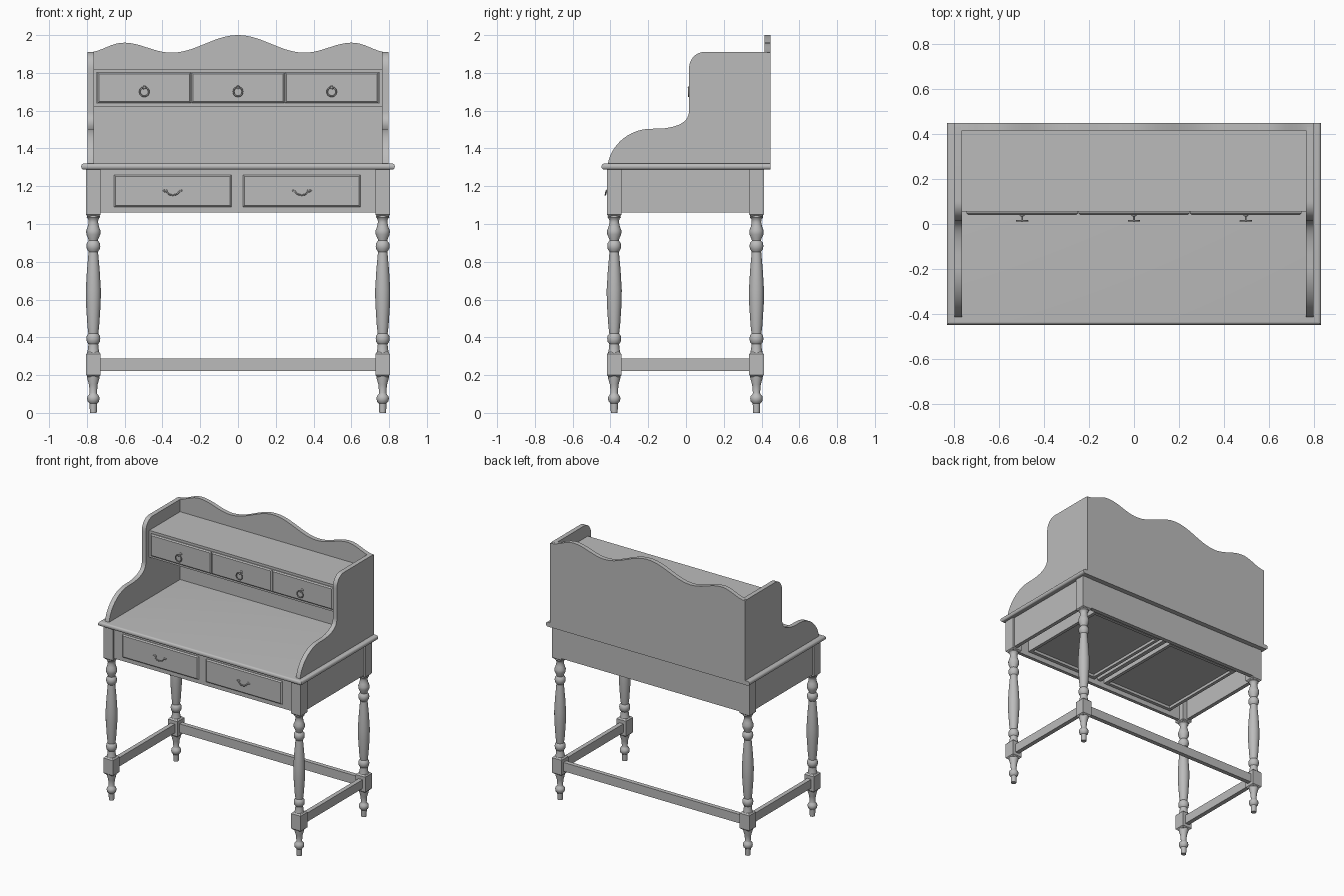
import bpy, bmesh, math
from math import radians, cos, pi
from mathutils import Vector, Matrix
from mathutils.geometry import interpolate_bezier

if "Cube" in bpy.data.objects:
    bpy.data.objects.remove(bpy.data.objects["Cube"], do_unlink=True)

GREY = (0.5, 0.5, 0.5, 1)
mat = bpy.data.materials.new("plain grey")
mat.use_nodes = True
mat.diffuse_color = GREY
mat.node_tree.nodes["Principled BSDF"].inputs["Base Color"].default_value = GREY


def finish(name, bm, smooth=True):
    bmesh.ops.recalc_face_normals(bm, faces=bm.faces)
    mesh = bpy.data.meshes.new(name)
    bm.to_mesh(mesh)
    bm.free()
    mesh.materials.append(mat)
    if smooth:
        mesh.shade_smooth()
        mesh.set_sharp_from_angle(angle=radians(35))
    obj = bpy.data.objects.new(name, mesh)
    bpy.context.collection.objects.link(obj)
    return obj


def box(name, x, y, z, bevel=0, segments=1, edge_rule=None):
    """Box from (min, max) ranges; edges whose midpoint passes edge_rule are bevelled."""
    bm = bmesh.new()
    bmesh.ops.create_cube(bm, size=1)
    for v in bm.verts:
        v.co = [r[0] + (c + 0.5) * (r[1] - r[0]) for c, r in zip(v.co, (x, y, z))]
    if bevel:
        edges = [e for e in bm.edges if edge_rule(e)]
        bmesh.ops.bevel(bm, geom=edges, offset=bevel, segments=segments,
                        profile=0.5, affect='EDGES')
    return finish(name, bm, segments > 1)


def prism(name, points, start, thickness):
    """Polygon of 3D points pushed along a thickness vector."""
    bm = bmesh.new()
    face = bm.faces.new([bm.verts.new(Vector(p) + Vector(start)) for p in points])
    geom = bmesh.ops.extrude_face_region(bm, geom=[face])["geom"]
    bmesh.ops.translate(bm, vec=thickness, verts=[v for v in geom if isinstance(v, bmesh.types.BMVert)])
    return finish(name, bm)


def lathe(name, profile, location, axis=None, steps=24):
    """Turn (radius, height) pairs about z, or about another axis by a rotation."""
    bm = bmesh.new()
    verts = [bm.verts.new((r, 0, h)) for r, h in profile]
    edges = [bm.edges.new(pair) for pair in zip(verts, verts[1:])]
    bmesh.ops.spin(bm, geom=verts + edges, cent=(0, 0, 0), axis=(0, 0, 1),
                   angle=2 * pi, steps=steps)
    bmesh.ops.remove_doubles(bm, verts=bm.verts, dist=0.0001)
    bm.transform(Matrix.Translation(location) @ (axis or Matrix()))
    return finish(name, bm)


def wire(name, points, radius, location, cyclic=False):
    curve = bpy.data.curves.new(name, 'CURVE')
    curve.dimensions = '3D'
    curve.bevel_depth = radius
    curve.bevel_resolution = 2
    curve.resolution_u = 6
    curve.use_fill_caps = True
    spline = curve.splines.new('NURBS')
    spline.points.add(len(points) - 1)
    for p, co in zip(spline.points, points):
        p.co = (*co, 1)
    spline.use_cyclic_u = cyclic
    spline.use_endpoint_u = not cyclic
    curve.materials.append(mat)
    obj = bpy.data.objects.new(name, curve)
    obj.location = location
    bpy.context.collection.objects.link(obj)


def drawer_front(name, x, y, z):
    front = lambda e: all(abs(v.co.y - y[0]) < 0.001 for v in e.verts)
    box(name, x, y, z, 0.008, 1, front)


def mid(e):
    return (e.verts[0].co + e.verts[1].co) / 2


# Legs: square blocks with turned sections between
LEG_X, LEG_FRONT, LEG_BACK, HALF = 0.766, -0.38, 0.373, 0.039
turned = [(0.033, 1.05), (0.035, 1.035), (0.027, 1.025), (0.025, 1.01), (0.03, 0.985),
          (0.038, 0.965), (0.037, 0.945), (0.026, 0.92), (0.024, 0.912), (0.034, 0.9),
          (0.037, 0.883), (0.034, 0.867), (0.025, 0.853), (0.027, 0.83), (0.034, 0.75),
          (0.04, 0.65), (0.039, 0.58), (0.031, 0.46), (0.026, 0.42), (0.034, 0.41),
          (0.037, 0.393), (0.034, 0.375), (0.026, 0.365), (0.028, 0.34), (0.033, 0.315)]
foot = [(0.034, 0.2), (0.033, 0.185), (0.023, 0.15), (0.019, 0.105), (0.022, 0.098),
        (0.031, 0.088), (0.033, 0.075), (0.03, 0.06), (0.02, 0.05), (0.018, 0.0), (0, 0.0)]
for side, sx in (("left", 1), ("right", -1)):
    for end, y in (("front", LEG_FRONT), ("back", LEG_BACK)):
        tag = f"{end}_{side}_leg"
        x = sx * LEG_X
        xr, yr = (x - HALF, x + HALF), (y - HALF, y + HALF)
        box(tag + "_top_block", xr, yr, (1.04, 1.29), 0.01, 1, lambda e: mid(e).z < 1.05)
        box(tag + "_lower_block", xr, yr, (0.19, 0.322), 0.011, 1,
            lambda e: abs(mid(e).z - 0.256) > 0.05)
        lathe(tag + "_turning", turned, (x, y, 0))
        lathe(tag + "_foot", foot, (x, y, 0))
    # Side stretcher and side apron
    box(side + "_stretcher", (sx * LEG_X - 0.016, sx * LEG_X + 0.016),
        (LEG_FRONT, LEG_BACK), (0.222, 0.287))
    box(side + "_apron", sorted((sx * 0.765, sx * 0.793)), (LEG_FRONT, LEG_BACK), (1.06, 1.29))

box("back_stretcher", (-LEG_X, LEG_X), (LEG_BACK - 0.016, LEG_BACK + 0.016), (0.222, 0.287))
box("back_apron", (-LEG_X, LEG_X), (0.38, 0.41), (1.06, 1.29))
box("front_apron", (-LEG_X, LEG_X), (-0.405, -0.38), (1.06, 1.29))

# Desk top, rounded on the front and sides
box("desk_top", (-0.83, 0.83), (-0.447, 0.447), (1.288, 1.32), 0.0145, 5,
    lambda e: abs(mid(e).z - 1.304) > 0.01 and (abs(mid(e).x) > 0.8 or mid(e).y < -0.4))

# Large drawers with recessed bottoms and curved pulls
TURN_Y = Matrix.Rotation(pi / 2, 4, 'X')
for side, cx in (("left", 0.337), ("right", -0.345)):
    tag = side + "_large_drawer"
    drawer_front(tag + "_front", (cx - 0.311, cx + 0.311), (-0.416, -0.4), (1.09, 1.26))
    for sx in (-1, 1):
        wx = cx + sx * 0.285
        box(tag + "_wall", (wx - 0.012, wx + 0.012), (-0.38, 0.33), (1.095, 1.24))
    box(tag + "_back", (cx - 0.285, cx + 0.285), (0.306, 0.33), (1.095, 1.24))
    box(tag + "_inner_front", (cx - 0.285, cx + 0.285), (-0.38, -0.356), (1.095, 1.24))
    box(tag + "_bottom", (cx - 0.285, cx + 0.285), (-0.37, 0.32), (1.115, 1.125))
    bail = [(-0.052, 0, 0.004), (-0.044, 0, 0.01), (-0.036, -0.004, 0.006), (-0.024, -0.007, -0.014),
            (0, -0.008, -0.018)]
    bail += [(-x, y, z) for x, y, z in reversed(bail[:-1])]
    wire(tag + "_pull", bail, 0.004, (cx, -0.419, 1.17))
    for sx in (-1, 1):
        lathe(tag + "_rosette", [(0.009, 0), (0.008, 0.005), (0, 0.009)],
              (cx + sx * 0.038, -0.416, 1.175), TURN_Y, 12)
box("drawer_runner", (-0.02, 0.012), (-0.38, 0.38), (1.1, 1.13))

# Side panels with a swept profile
def sweep(a, b, c, d):
    return interpolate_bezier(*(Vector((0, *p)) for p in (a, b, c, d)), 14)

outline = sweep((-0.415, 1.31), (-0.4, 1.42), (-0.3, 1.502), (-0.19, 1.504))
outline += sweep((-0.13, 1.505), (-0.04, 1.513), (0.016, 1.54), (0.016, 1.6))
outline += sweep((0.016, 1.82), (0.016, 1.872), (0.05, 1.911), (0.1, 1.911))
outline += [Vector((0, 0.43, 1.911)), Vector((0, 0.43, 1.31))]
for side, x in (("left", 0.763), ("right", -0.796)):
    prism(side + "_side_panel", outline, (x, 0, 0), (0.033, 0, 0))

# Back panel with a wavy crest
crest = [(0, 2.0), (0.352, 1.907), (0.606, 1.96), (0.796, 1.908)]

def crest_height(x):
    for (x0, z0), (x1, z1) in zip(crest, crest[1:]):
        if abs(x) <= x1 + 0.001:
            return z0 + (z1 - z0) * (1 - cos(pi * (abs(x) - x0) / (x1 - x0))) / 2

N = 64
xs = [0.796 * (2 * i / N - 1) for i in range(N + 1)]
wave = [(x, 0, crest_height(x)) for x in xs]
prism("back_panel", wave + [(0.796, 0, 1.3), (-0.796, 0, 1.3)], (0, 0.415, 0), (0, 0.032, 0))

# Raised shelf unit with three small drawers
INNER = 0.764
box("shelf_top", (-INNER, INNER), (0.055, 0.42), (1.802, 1.82))
box("shelf_bottom", (-INNER, INNER), (0.055, 0.42), (1.622, 1.64))
for x in (-0.757, -0.248, 0.248, 0.757):
    box("shelf_divider", (x - 0.008, x + 0.008), (0.055, 0.42), (1.63, 1.81))
for i, cx in enumerate((-0.496, 0, 0.496)):
    tag = f"small_drawer_{i + 1}"
    drawer_front(tag + "_front", (cx - 0.247, cx + 0.247), (0.04, 0.056), (1.64, 1.802))
    box(tag + "_body", (cx - 0.24, cx + 0.24), (0.055, 0.4), (1.641, 1.79))
    # Ring pull hanging from a small knob
    lathe(tag + "_knob", [(0.011, 0), (0.01, 0.004), (0.004, 0.007), (0.004, 0.022),
                          (0.007, 0.026), (0, 0.032)], (cx, 0.04, 1.722), TURN_Y, 12)
    ring = [(0.0245 * math.sin(a * pi / 8), 0, 0.0245 * cos(a * pi / 8)) for a in range(16)]
    wire(tag + "_ring", ring, 0.004, (cx, 0.014, 1.7), True)
